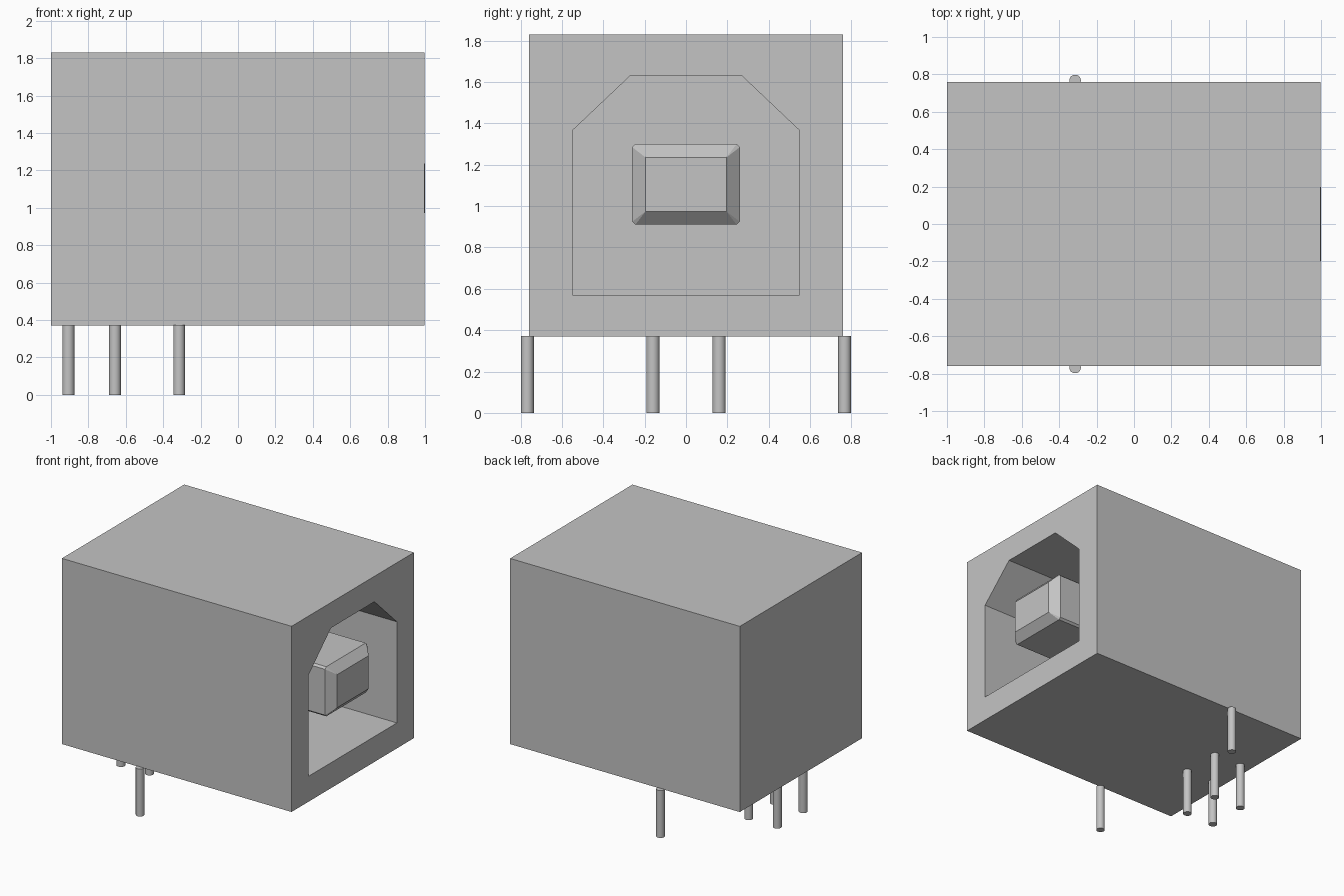
import bpy
import bmesh
import math

cube = bpy.data.objects.get("Cube")
if cube:
    bpy.data.objects.remove(cube, do_unlink=True)

# One plain grey for the whole connector
grey = bpy.data.materials.new("light grey")
grey.use_nodes = True
GREY = (0.55, 0.55, 0.55, 1.0)
grey.diffuse_color = GREY
grey.node_tree.nodes["Principled BSDF"].inputs["Base Color"].default_value = GREY


def finish(name, bm):
    bmesh.ops.remove_doubles(bm, verts=bm.verts, dist=1e-5)
    bmesh.ops.recalc_face_normals(bm, faces=bm.faces)
    mesh = bpy.data.meshes.new(name)
    bm.to_mesh(mesh)
    bm.free()
    mesh.materials.append(grey)
    obj = bpy.data.objects.new(name, mesh)
    bpy.context.collection.objects.link(obj)
    return obj


def ring(bm, x, profile):
    """Loop of vertices from (y, z) points at one x position."""
    return [bm.verts.new((x, y, z)) for y, z in profile]


def bridge(bm, a, b):
    for i in range(len(a)):
        j = (i + 1) % len(a)
        bm.faces.new((a[i], a[j], b[j], b[i]))


def rectangle(hy, z0, z1):
    return [(-hy, z0), (hy, z0), (hy, z1), (-hy, z1)]


# Housing: a box with a deep socket in its +x end
SOCKET_BACK = -0.1
outer = rectangle(0.76, 0.37, 1.83)
socket = [(-0.55, 0.57), (0.55, 0.57), (0.55, 1.365),
          (0.27, 1.63), (-0.27, 1.63), (-0.55, 1.365)]
bm = bmesh.new()
back, o = ring(bm, -1.0, outer), ring(bm, 0.998, outer)
h, deep = ring(bm, 0.998, socket), ring(bm, SOCKET_BACK, socket)
bridge(bm, back, o)
bridge(bm, h, deep)
bm.faces.new(back)
bm.faces.new(deep)
for loop in ((o[0], o[1], h[1], h[0]),
             (o[1], o[2], h[3], h[2], h[1]),
             (o[2], o[3], h[4], h[3]),
             (o[3], o[0], h[0], h[5], h[4])):
    bm.faces.new(loop)
finish("housing", bm)

# Contact tongue: long block with nicked edges and a bevelled tip
hy, z0, z1, c = 0.26, 0.91, 1.30, 0.015
block = [(-hy + c, z0), (hy - c, z0), (hy, z0 + c), (hy, z1 - c),
         (hy - c, z1), (-hy + c, z1), (-hy, z1 - c), (-hy, z0 + c)]
tip = rectangle(0.195, 0.975, 1.235)
bm = bmesh.new()
root = ring(bm, SOCKET_BACK, block)
shoulder = ring(bm, 0.94, block)
front = ring(bm, 1.0, tip)
bridge(bm, root, shoulder)
bm.faces.new(root)
bm.faces.new(front)
for i in range(4):
    a, b = shoulder[2 * i], shoulder[2 * i + 1]
    nxt = shoulder[(2 * i + 2) % 8]
    j = (i + 1) % 4
    bm.faces.new((a, b, front[j], front[i]))
    bm.faces.new((b, nxt, front[j]))
finish("contact_tongue", bm)


# Round pins under the housing
def pin(name, x, y, radius, top):
    bm = bmesh.new()
    bmesh.ops.create_cone(bm, cap_ends=True, segments=24, radius1=radius,
                          radius2=radius, depth=top)
    bmesh.ops.translate(bm, verts=bm.verts, vec=(x, y, top / 2))
    obj = finish(name, bm)
    bpy.ops.object.select_all(action='DESELECT')
    obj.select_set(True)
    bpy.context.view_layer.objects.active = obj
    bpy.ops.object.shade_smooth_by_angle(angle=math.radians(35))


for side, s in (("left", -1), ("right", 1)):
    pin("rear_pin_" + side, -0.907, s * 0.16, 0.032, 0.37)
    pin("middle_pin_" + side, -0.658, s * 0.16, 0.032, 0.37)
    pin("shield_pin_" + side, -0.315, s * 0.767, 0.031, 0.373)
